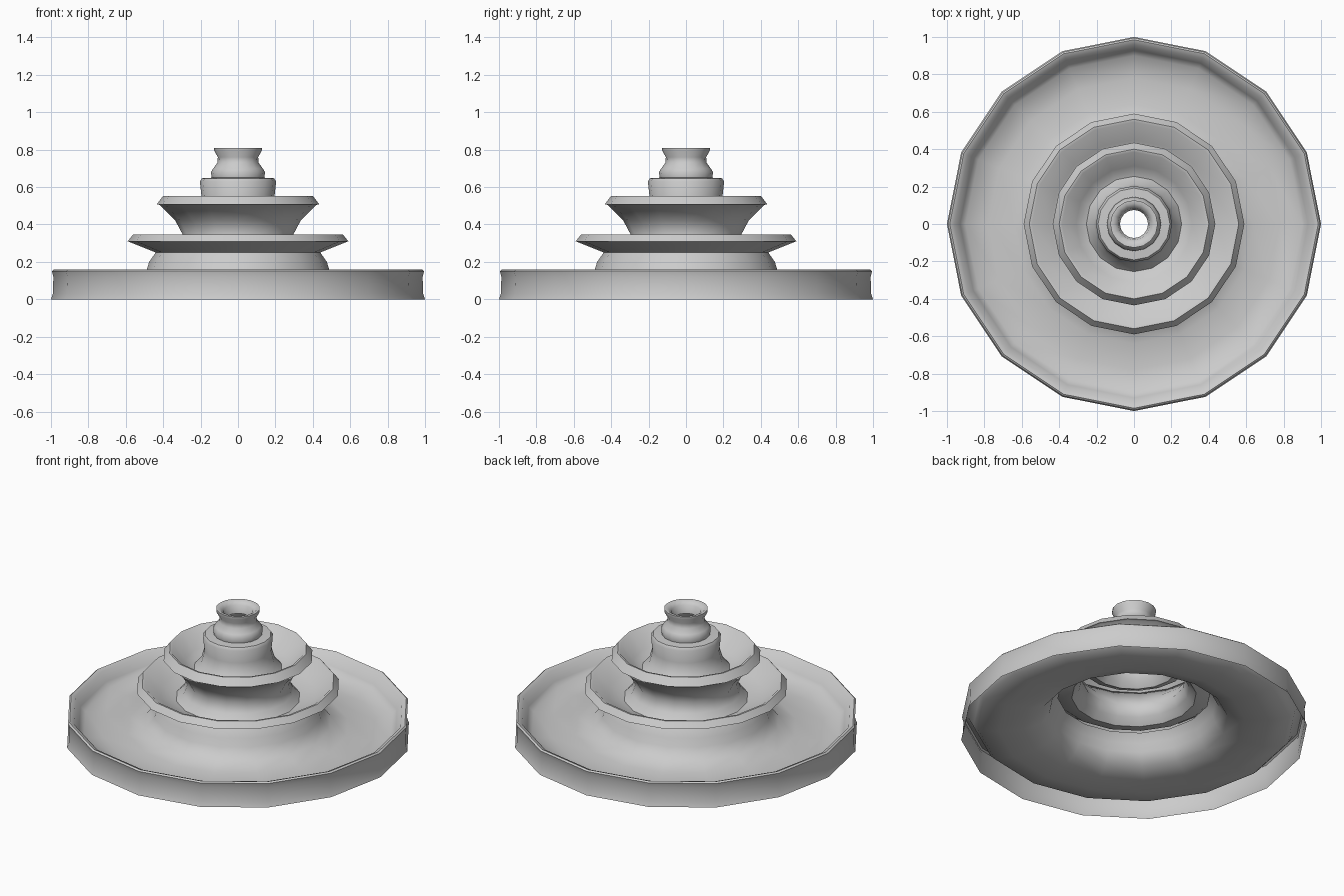
import bpy, bmesh, math

SIDES = 16

def lathe(name, profile):
    """Open surface of revolution from (radius, height) points."""
    bm = bmesh.new()
    rings = []
    for r, z in profile:
        rings.append([bm.verts.new((r * math.cos(2 * math.pi * i / SIDES),
                                    r * math.sin(2 * math.pi * i / SIDES), z))
                      for i in range(SIDES)])
    for a, b in zip(rings, rings[1:]):
        for i in range(SIDES):
            j = (i + 1) % SIDES
            bm.faces.new((a[i], a[j], b[j], b[i]))
    me = bpy.data.meshes.new(name)
    bm.to_mesh(me)
    bm.free()
    ob = bpy.data.objects.new(name, me)
    bpy.context.collection.objects.link(ob)
    bpy.ops.object.select_all(action='DESELECT')
    ob.select_set(True)
    bpy.context.view_layer.objects.active = ob
    bpy.ops.object.shade_smooth_by_angle(angle=math.radians(50))
    return ob

# outer wall, rim and floor of the large basin
basin = [(1.0, 0), (0.99, 0.03), (0.987, 0.12), (0.995, 0.15), (0.985, 0.158),
         (0.96, 0.148), (0.93, 0.09), (0.90, 0.06), (0.78, 0.045), (0.64, 0.055),
         (0.54, 0.085), (0.49, 0.15)]
# pedestal and middle bowl
middle = [(0.49, 0.15), (0.475, 0.20), (0.44, 0.25), (0.59, 0.31), (0.56, 0.347),
          (0.545, 0.345), (0.45, 0.27), (0.36, 0.245)]
# stem and upper bowl
upper = [(0.36, 0.245), (0.32, 0.285), (0.295, 0.345), (0.335, 0.42), (0.42, 0.505),
         (0.435, 0.507), (0.40, 0.553), (0.385, 0.55), (0.31, 0.455), (0.255, 0.435)]
# stepped spout with open mouth
spout = [(0.255, 0.435), (0.215, 0.48), (0.195, 0.55), (0.204, 0.63), (0.192, 0.647),
         (0.14, 0.65), (0.145, 0.68), (0.132, 0.70), (0.11, 0.73), (0.108, 0.76),
         (0.127, 0.795), (0.127, 0.81), (0.11, 0.81), (0.085, 0.79), (0.075, 0.74)]

# one continuous shell, bottom to top
lathe("tiered_fountain", basin + middle[1:] + upper[1:] + spout[1:])
